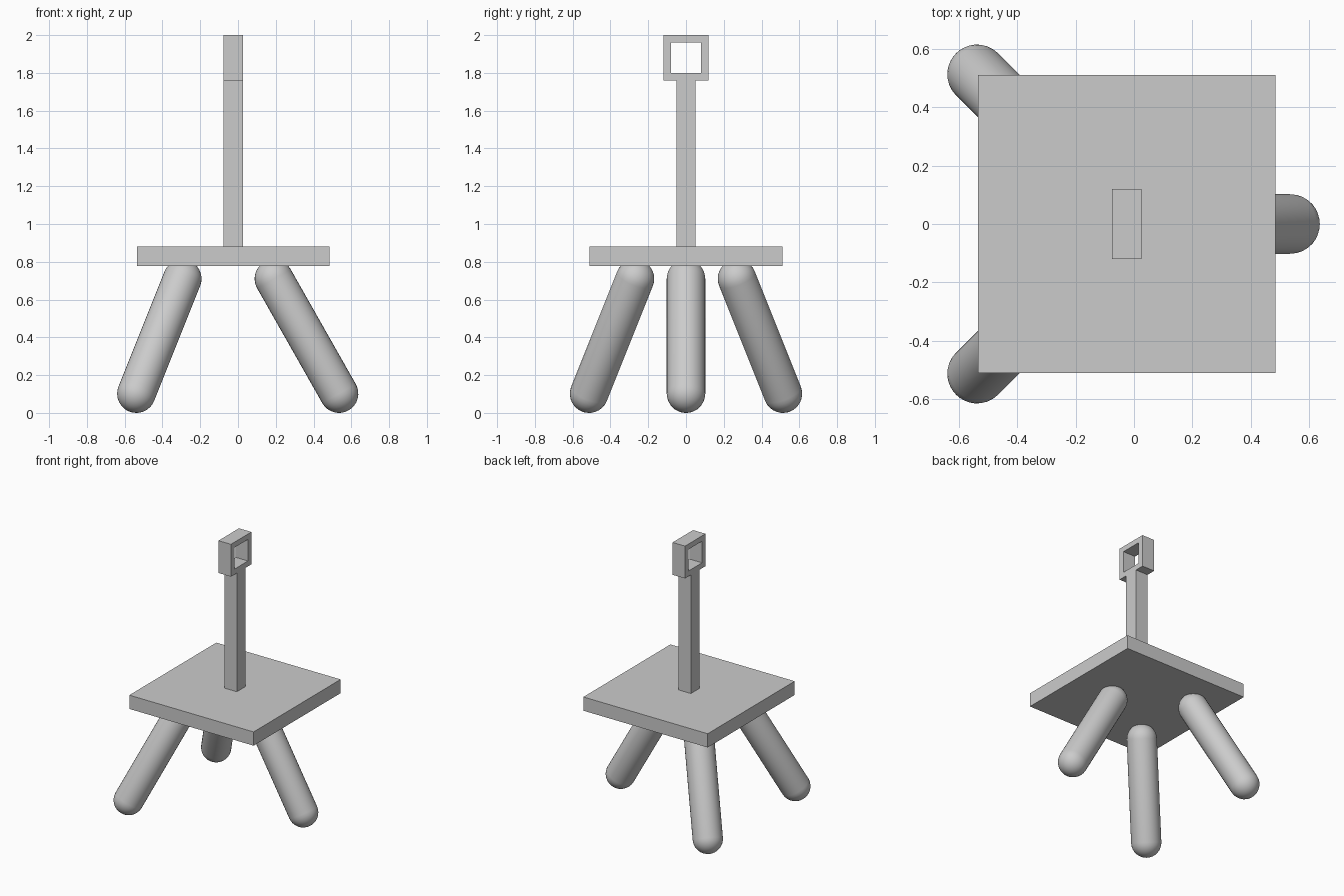
import bpy
import bmesh
from math import radians
from mathutils import Matrix, Vector

cube = bpy.data.objects.get("Cube")
if cube:
    bpy.data.objects.remove(cube, do_unlink=True)

grey = bpy.data.materials.new("plain_grey")
grey.use_nodes = True
colour = (0.6, 0.6, 0.6, 1)
grey.diffuse_color = colour
grey.node_tree.nodes["Principled BSDF"].inputs["Base Color"].default_value = colour

AXIS_X = -0.025   # centre line of seat and post
RADIUS = 0.102    # leg radius


def add_object(name, bm):
    bmesh.ops.recalc_face_normals(bm, faces=bm.faces)
    mesh = bpy.data.meshes.new(name)
    bm.to_mesh(mesh)
    bm.free()
    mesh.materials.append(grey)
    obj = bpy.data.objects.new(name, mesh)
    bpy.context.collection.objects.link(obj)
    return obj


def box(name, size, z_bottom):
    bm = bmesh.new()
    place = Matrix.Translation((AXIS_X, 0, z_bottom + size[2] / 2))
    bmesh.ops.create_cube(bm, size=1, matrix=place @ Matrix.Diagonal((*size, 1)))
    return add_object(name, bm)


def capsule(name, foot, top):
    """Round-ended leg: a sphere whose upper half is slid along the leg."""
    foot, top = Vector(foot), Vector(top)
    axis = top - foot
    bm = bmesh.new()
    bmesh.ops.create_uvsphere(bm, u_segments=32, v_segments=16, radius=RADIUS)
    equator = [e for e in bm.edges if all(abs(v.co.z) < 1e-5 for v in e.verts)]
    upper = [v for v in bm.verts if v.co.z > 1e-5]
    # Split at the equator and bridge the halves with the straight shaft
    bmesh.ops.split_edges(bm, edges=equator)
    upper_faces = [f for f in bm.faces if f.calc_center_median().z > 0]
    upper = {v for f in upper_faces for v in f.verts}
    bmesh.ops.translate(bm, verts=list(upper), vec=(0, 0, axis.length))
    bmesh.ops.bridge_loops(bm, edges=[e for e in bm.edges if e.is_boundary])
    turn = Vector((0, 0, 1)).rotation_difference(axis).to_matrix().to_4x4()
    bm.transform(Matrix.Translation(foot) @ turn)
    obj = add_object(name, bm)
    for poly in obj.data.polygons:
        poly.use_smooth = True
    return obj


# Seat and post
box("seat", (1.02, 1.02, 0.102), 0.778)
box("post", (0.102, 0.102, 0.88), 0.88)

# Square ring handle with a hole running along x
bm = bmesh.new()
loops = []
for half in (0.12, 0.08):
    loops.append([bm.verts.new((AXIS_X - 0.051, y * half, 1.88 + z * half))
                  for y, z in ((-1, -1), (1, -1), (1, 1), (-1, 1))])
outer, inner = loops
ring = [bm.faces.new((outer[i], outer[i - 1], inner[i - 1], inner[i])) for i in range(4)]
extruded = bmesh.ops.extrude_face_region(bm, geom=ring, use_keep_orig=True)["geom"]
bmesh.ops.translate(bm, vec=(0.102, 0, 0),
                    verts=[g for g in extruded if isinstance(g, bmesh.types.BMVert)])
add_object("handle_ring", bm)

# Three splayed legs
capsule("left_leg", (0.535, 0, RADIUS), (0.19, 0, 0.71))
for name, side in (("front_right_leg", -1), ("back_right_leg", 1)):
    capsule(name, (-0.538, side * 0.513, RADIUS), (-0.295, side * 0.27, 0.71))
